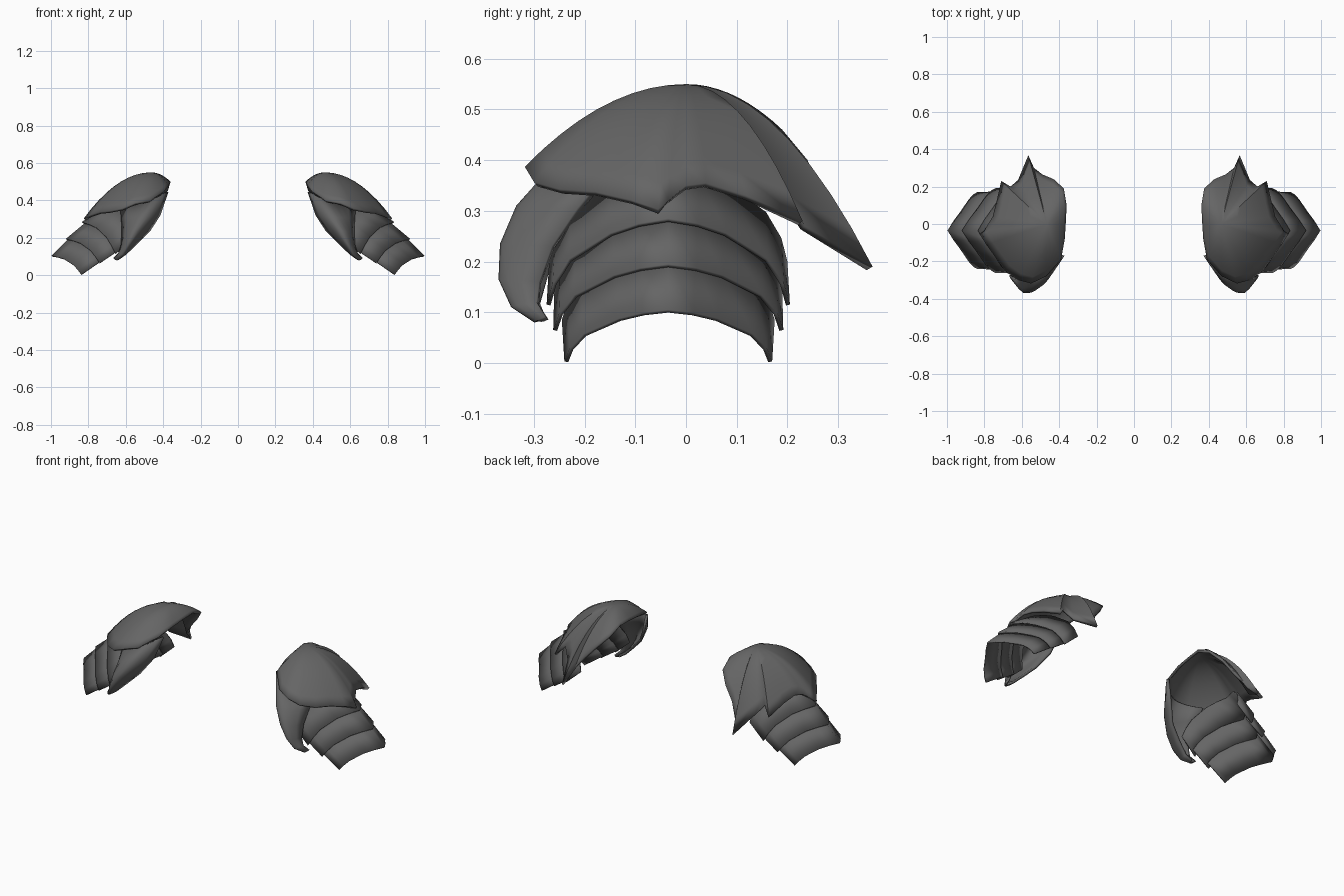
import bpy, bmesh, math
from mathutils import Vector

if "Cube" in bpy.data.objects:
    bpy.data.objects.remove(bpy.data.objects["Cube"])

steel = bpy.data.materials.new("dark grey steel")
steel.diffuse_color = (0.13, 0.13, 0.13, 1)
steel.use_nodes = True
steel.node_tree.nodes["Principled BSDF"].inputs["Base Color"].default_value = steel.diffuse_color


def plate(name, rows, outward, thickness, closed=False, apex=None, angle=40):
    """Skin rows of points into a thin plate, thicken inward, mirror to the other shoulder."""
    bm = bmesh.new()
    grid = [[bm.verts.new(p) for p in row] for row in rows]
    n = len(grid[0])
    span = n if closed else n - 1
    for a, b in zip(grid, grid[1:]):
        for i in range(span):
            j = (i + 1) % n
            bm.faces.new((a[i], a[j], b[j], b[i]))
    if apex is not None:
        top = bm.verts.new(apex)
        for i in range(n):
            bm.faces.new((top, grid[0][(i + 1) % n], grid[0][i]))
    bm.normal_update()
    total = sum((f.normal * f.calc_area() for f in bm.faces), Vector())
    if total.dot(Vector(outward)) < 0:
        bmesh.ops.reverse_faces(bm, faces=bm.faces[:])
    mesh = bpy.data.meshes.new(name)
    bm.to_mesh(mesh)
    bm.free()
    mesh.materials.append(steel)
    ob = bpy.data.objects.new(name, mesh)
    bpy.context.collection.objects.link(ob)
    solid = ob.modifiers.new("thickness", 'SOLIDIFY')
    solid.thickness = thickness
    solid.offset = -1
    mirror = ob.modifiers.new("other shoulder", 'MIRROR')
    mirror.use_axis = (True, False, False)
    mirror.use_mirror_merge = False
    bpy.ops.object.select_all(action='DESELECT')
    bpy.context.view_layer.objects.active = ob
    ob.select_set(True)
    bpy.ops.object.shade_smooth_by_angle(angle=math.radians(angle))
    return ob


# Shoulder dome: rim outline with front beak, side point and long back spike
rim = [(.36, .10, .50), (.365, 0, .49), (.37, -.08, .48), (.39, -.19, .455),
       (.47, -.28, .40), (.55, -.318, .387), (.62, -.30, .357), (.69, -.25, .343),
       (.74, -.18, .338), (.79, -.11, .322), (.825, -.055, .303), (.80, -.035, .32),
       (.78, 0, .35), (.755, .04, .355), (.735, .12, .33), (.71, .23, .28),
       (.66, .20, .33), (.62, .235, .27), (.565, .368, .19), (.535, .30, .25),
       (.49, .265, .33), (.43, .24, .40), (.375, .19, .46)]
apex = Vector((.465, 0, .55))
rows = []
for k in range(1, 10):
    h = k / 9
    ring = []
    for p in rim:
        d = Vector(p) - apex
        ring.append((apex.x + d.x * h, apex.y + d.y * h, apex.z + d.z * h * h))
    rows.append(ring)
plate("shoulder_dome", rows, (0, 0, 1), .014, closed=True, apex=apex, angle=50)

# Curved front tusk plate: inner edge, bulging middle, outer edge at each level
levels = [((.372, -.17, .445), (.48, -.25, .40), (.63, -.17, .36)),
          ((.415, -.20, .32), (.51, -.335, .31), (.625, -.215, .305)),
          ((.47, -.25, .235), (.55, -.367, .235), (.622, -.265, .23)),
          ((.54, -.275, .165), (.585, -.37, .165), (.627, -.29, .16)),
          ((.60, -.29, .108), (.615, -.345, .11), (.64, -.295, .12)),
          ((.635, -.28, .085), (.65, -.30, .080), (.668, -.277, .092))]
rows = []
for a, m, b in levels:
    a, m, b = Vector(a), Vector(m), Vector(b)
    rows.append([a.lerp(b, i / 8) + (m - (a + b) / 2) * (1 - (i / 4 - 1) ** 2)
                 for i in range(9)])
plate("front_tusk", rows, (0, -1, 0), .014, angle=60)

# Upper arm lames: ridge and edge (x, z) plus half width, at the top and bottom of each
section = [(0, 0, 0), (.25, .2, .06), (.48, .42, .17), (.82, .72, .47), (.95, .88, .75), (1, 1, 1)]


def lame_row(ridge, edge, w):
    half = [(ridge[0] + (edge[0] - ridge[0]) * fx, s * w,
             ridge[1] + (edge[1] - ridge[1]) * fz) for s, fx, fz in section]
    left = [(x, -.035 - y, z) for x, y, z in reversed(half)]
    return left + [(x, -.035 + y, z) for x, y, z in half[1:]]


lames = [("upper_lame", ((.68, .385), (.56, .20), .235), ((.835, .285), (.655, .115), .24)),
         ("middle_lame", ((.80, .295), (.63, .14), .225), ((.92, .195), (.74, .065), .227)),
         ("lower_lame", ((.89, .21), (.72, .085), .21), ((.997, .105), (.838, .003), .205))]
for name, top, bottom in lames:
    plate(name, [lame_row(*top), lame_row(*bottom)], (.7, 0, .7), .008)
